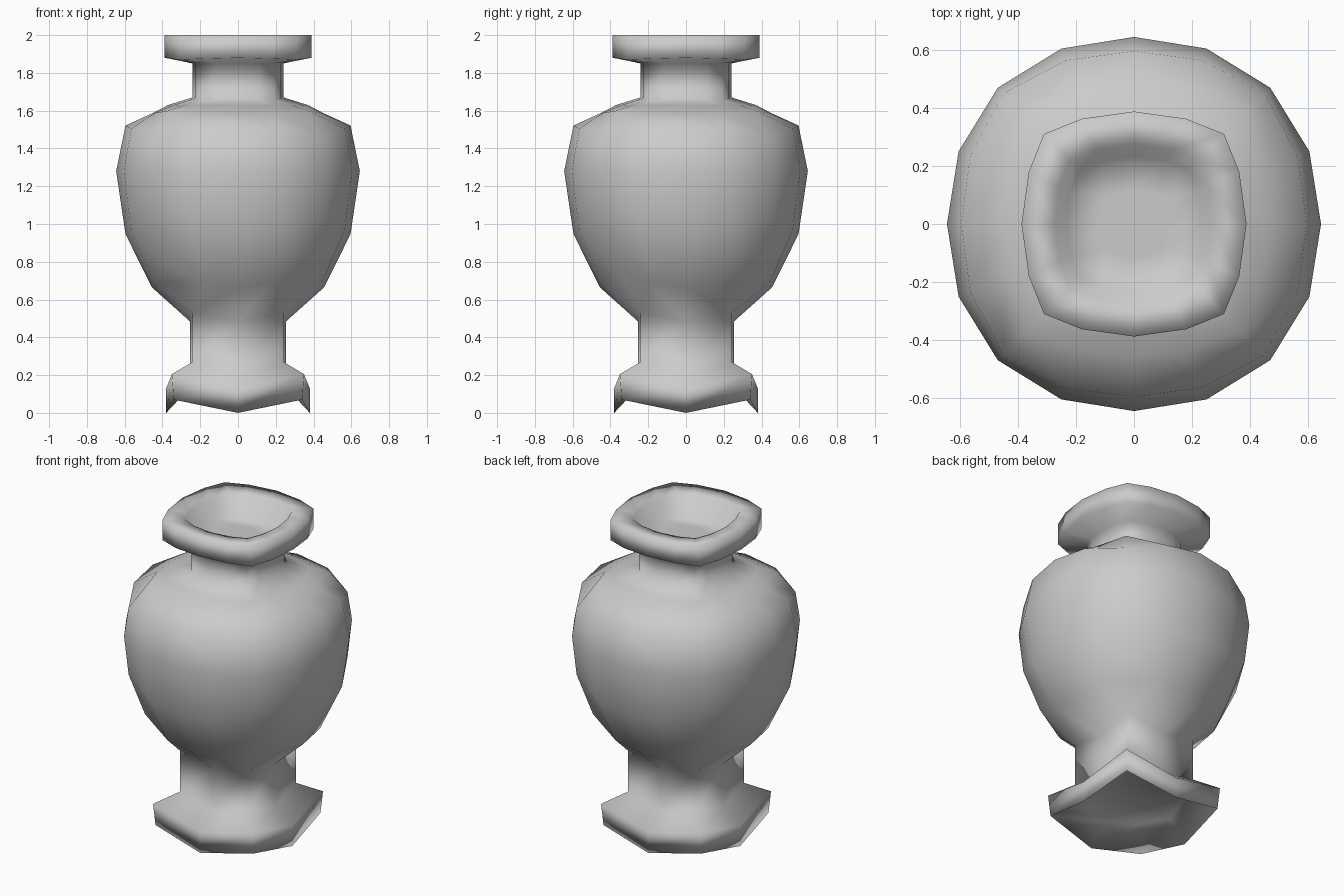
import bpy, bmesh, math
from mathutils import Vector

if "Cube" in bpy.data.objects:
    bpy.data.objects.remove(bpy.data.objects["Cube"])

bm = bmesh.new()
bmesh.ops.create_cube(bm, size=2)
bmesh.ops.subdivide_edges(bm, edges=bm.edges[:], cuts=3, use_grid_fill=True)
grid = bm.verts.layers.float_vector.new("grid")

# Body: cube-sphere stretched into an egg with flattened shoulders
for v in bm.verts:
    g = v.co.copy()
    v[grid] = g
    d = Vector([math.tan(c * math.pi / 4) for c in g]).normalized()
    x, y = d.x * 0.645, d.y * 0.645
    z = 1.28 + d.z * (0.63 if d.z > 0 else 0.87)
    if g.z > 0.9:
        z = 1.585 + (math.hypot(x, y) - 0.456) * 0.2
    else:
        k = 1 + 0.03 * min(abs(g.x), abs(g.y)) / max(abs(g.x), abs(g.y), 0.1)
        x, y = x * k, y * k
    v.co = (x, y, z)


def sign(c):
    return (c > 0.1) - (c < -0.1)


def extrude(faces, place):
    """Extrude a patch of faces, drop the old patch, place the new vertices."""
    geom = bmesh.ops.extrude_face_region(bm, geom=faces)["geom"]
    for v in geom:
        if isinstance(v, bmesh.types.BMVert):
            v.co = place(v[grid])
    old = [f for f in faces if f.is_valid]
    if old:
        bmesh.ops.delete(bm, geom=old, context='FACES')
    return [f for f in geom if isinstance(f, bmesh.types.BMFace)]


def top_ring(r, z_mid, z_corner):
    """Rounded square of 16 points, filled by a grid."""
    def place(g):
        s = max(abs(g.x), abs(g.y))
        if s < 0.1:
            return Vector((0, 0, z_mid))
        t = min(abs(g.x), abs(g.y)) / s
        big = {0: 1, 1: 0.935, 2: 0.8}[round(t * 2)] * r * s
        small = {0: 0, 1: 0.465, 2: 0.8}[round(t * 2)] * r * s
        wide = abs(g.x) >= abs(g.y)
        return Vector((sign(g.x) * (big if wide else small),
                       sign(g.y) * (small if wide else big),
                       z_mid + (z_corner - z_mid) * t))
    return place


def foot_ring(mid, corner, z_mid, z_corner, z_centre):
    """Eight points: four side middles and four raised corners."""
    def place(g):
        sx, sy = sign(g.x), sign(g.y)
        if sx and sy:
            return Vector((sx * corner, sy * corner, z_corner))
        if sx or sy:
            return Vector((sx * mid, sy * mid, z_mid))
        return Vector((0, 0, z_centre))
    return place


# Neck, lip and shallow mouth
patch = [f for f in bm.faces if all(v[grid].z > 0.9 for v in f.verts)]
for r, zm, zc in [(0.37, 1.63, 1.625), (0.24, 1.67, 1.66), (0.24, 1.85, 1.85),
                  (0.388, 1.88, 1.87), (0.388, 2.0, 2.0), (0.275, 1.99, 1.99),
                  (0.235, 1.87, 1.87)]:
    patch = extrude(patch, top_ring(r, zm, zc))

# Stem, foot and hollow underside
patch = [f for f in bm.faces if all(
    v[grid].z < -0.9 and max(abs(v[grid].x), abs(v[grid].y)) < 0.6 for v in f.verts)]
for v in {v for f in patch for v in f.verts}:
    v.co = foot_ring(0.255, 0.24, 0.485, 0.53, 0.45)(v[grid])
for args in [(0.255, 0.24, 0.215, 0.27, 0.2), (0.38, 0.35, 0.13, 0.205, 0.12),
             (0.38, 0.34, 0.0, 0.07, 0.0), (0.27, 0.22, 0.13, 0.17, 0.13)]:
    patch = extrude(patch, foot_ring(*args))

bmesh.ops.recalc_face_normals(bm, faces=bm.faces[:])
for f in bm.faces:
    f.smooth = True
bm.verts.layers.float_vector.remove(grid)
mesh = bpy.data.meshes.new("vase")
bm.to_mesh(mesh)
bm.free()
bpy.context.collection.objects.link(bpy.data.objects.new("vase", mesh))
